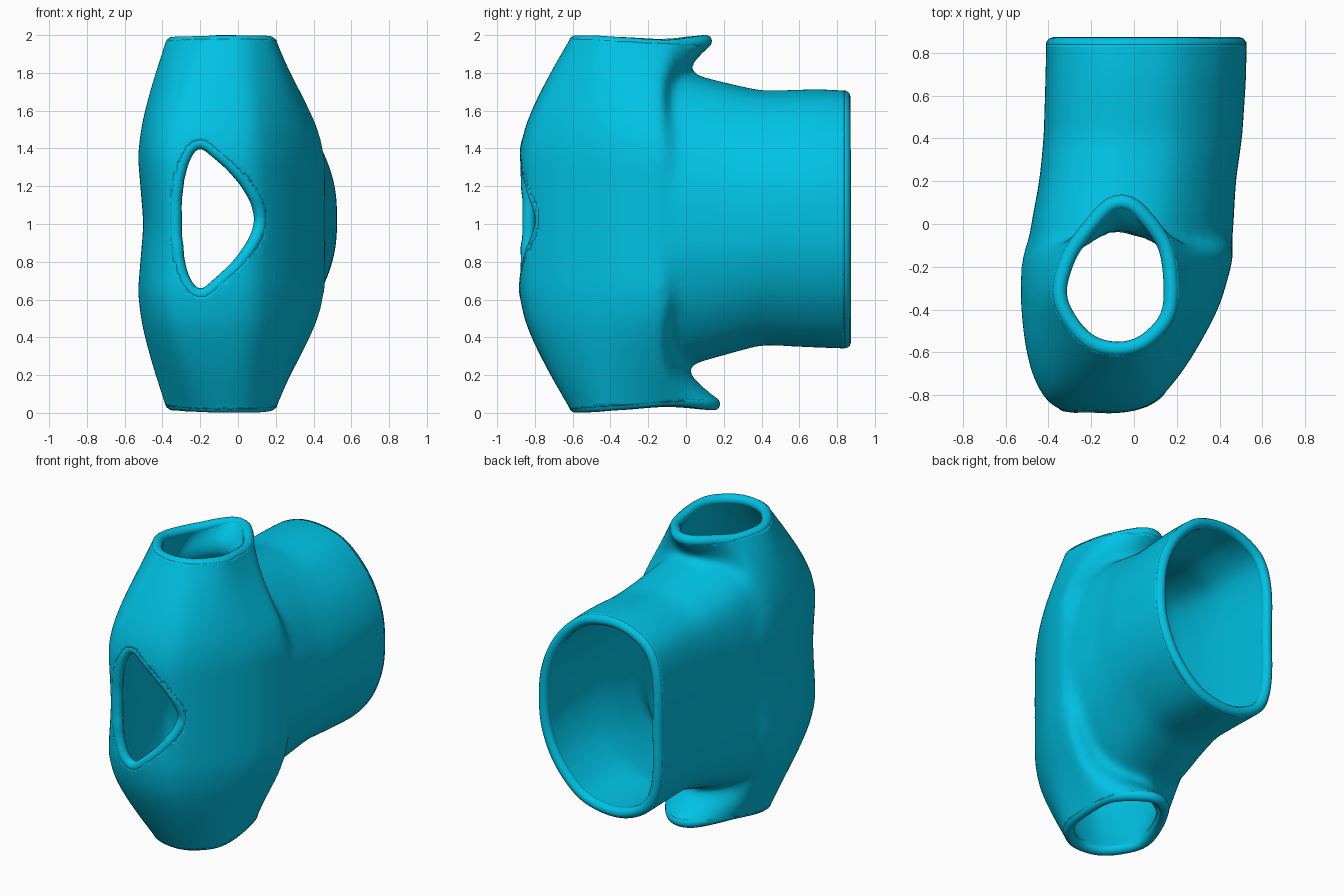
import bpy, bmesh
from mathutils import Vector

if "Cube" in bpy.data.objects:
    bpy.data.objects.remove(bpy.data.objects["Cube"])


def smooth_loop(pts, n=8):
    """Closed Catmull-Rom curve through 2D points."""
    out, m = [], len(pts)
    for i in range(m):
        a, b, c, d = (Vector(pts[(i + k) % m]) for k in (-1, 0, 1, 2))
        for j in range(n):
            t = j / n
            out.append(0.5 * (2 * b + (c - a) * t + (2 * a - 5 * b + 4 * c - d) * t * t
                              + (3 * b - a - 3 * c + d) * t ** 3))
    return out


def loft(bm, rings):
    """Closed solid through a list of rings."""
    rows = [[bm.verts.new(p) for p in r] for r in rings]
    n = len(rows[0])
    faces = [bm.faces.new((a[i], a[(i + 1) % n], b[(i + 1) % n], b[i]))
             for a, b in zip(rows, rows[1:]) for i in range(n)]
    faces += [bm.faces.new(rows[0]), bm.faces.new(rows[-1])]
    bmesh.ops.recalc_face_normals(bm, faces=faces)


def lerp_table(table, v):
    for (a, *p), (b, *q) in zip(table, table[1:]):
        if v <= b:
            t = (v - a) / (b - a)
            return [x + (y - x) * t for x, y in zip(p, q)]
    return table[-1][1:]


bm = bmesh.new()

# chest and sleeves: one upright loft from sleeve to sleeve (x, y sections)
chest = smooth_loop([(-.53, -.3), (-.505, -.6), (-.43, -.8), (-.3, -.88), (.03, -.865), (.19, -.735),
                     (.34, -.5), (.425, -.3), (.44, -.08), (.1, -.1), (-.2, -.1), (-.485, -.08)])
cuff = smooth_loop([(-.375, -.3), (-.34, -.42), (-.25, -.54), (-.14, -.6), (0, -.6), (.1, -.54),
                    (.19, -.42), (.18, -.2), (.12, .0), (0, .18), (-.12, .18), (-.27, -.04)])
# distance from the middle, blend towards the cuff
blend = [(0, 0), (.36, 0), (.5, .1), (.6, .24), (.7, .41), (.8, .6), (.9, .8), (1, 1.01), (1.06, 1.1)]
rings = []
for i in range(-29, 30):
    h = i * .04
    f = lerp_table(blend, abs(h))[0]
    waist = .03 * max(0, 1 - abs(h) / .35)
    ring = []
    for a, b in zip(chest, cuff):
        p = a.lerp(b, f)
        if b.y > -.1:                    # sleeve backs flare out near the cuff
            k = min(1, (b.y + .1) / .15)
            p.y -= .35 * k * max(0, f - f ** 2)
            if h < 0:
                p.y += .08 * k * f ** 2
        if p.x < -.4:
            p.x += waist
        ring.append((p.x, p.y, 1 + h))
    rings.append(ring)
loft(bm, rings)

# torso tube: loft along y with a D-shaped section (x 0..1, relative height)
half = [(0, .5), (.08, .83), (.3, 1), (.52, 1), (.7, .9), (.88, .63), (.98, .3)]
section = smooth_loop([(0, 0)] + half + [(1, 0)] + [(x, -z) for x, z in reversed(half)])
# y, left, right, bottom, top
stations = [(-.36, -.49, .385, .42, 1.62), (-.2, -.5, .445, .25, 1.80), (0, -.475, .465, .26, 1.79),
            (.2, -.437, .475, .315, 1.74), (.4, -.417, .505, .37, 1.695),
            (.7, -.408, .525, .355, 1.705), (.98, -.403, .525, .345, 1.69)]
rings = []
for i in range(33):
    y = -.36 + i * .042
    l, r, b, t = lerp_table(stations, min(y, .98))
    rings.append([(l + (r - l) * p.x, y, (b + t) / 2 + (t - b) / 2 * p.y) for p in section])
loft(bm, rings)

mesh = bpy.data.meshes.new("vest")
bm.to_mesh(mesh)
bm.free()
vest = bpy.data.objects.new("vest", mesh)
bpy.context.collection.objects.link(vest)

# fuse into one smooth skin
rm = vest.modifiers.new("fuse", 'REMESH')
rm.mode = 'VOXEL'
rm.voxel_size = .022
sm = vest.modifiers.new("soften", 'SMOOTH')
sm.factor = .5
sm.iterations = 40
skin = bpy.data.meshes.new_from_object(vest.evaluated_get(bpy.context.evaluated_depsgraph_get()))
vest.modifiers.clear()
vest.data = skin

bm = bmesh.new()
bm.from_mesh(skin)

# open the two sleeves and the back end
for co, no in [((0, -.6, 1.98), (0, .05, 1)), ((0, -.6, .02), (0, .07, -1)), ((0, .838, 1), (0, 1, 0))]:
    bmesh.ops.bisect_plane(bm, geom=bm.verts[:] + bm.edges[:] + bm.faces[:], dist=.002,
                           plane_co=co, plane_no=no, clear_outer=True)

# neck opening: remove the faces inside the outline and snap the edge to it
right = [(-.19, 1.445), (-.09, 1.37), (.03, 1.26), (.12, 1.14), (.145, 1.03)]
left = [(-.35, 1.03), (-.34, 1.22), (-.28, 1.39)]
upper = left + right
neck = smooth_loop(upper + [(x, 2.06 - z) for x, z in reversed(upper[1:-1])], 12)


def inside(x, z):
    hit = False
    for a, b in zip(neck, neck[1:] + neck[:1]):
        if (a.y > z) != (b.y > z) and x < a.x + (z - a.y) / (b.y - a.y) * (b.x - a.x):
            hit = not hit
    return hit


gone = []
for f in bm.faces:
    c = f.calc_center_median()
    if c.y < -.5 and inside(c.x, c.z):
        gone.append(f)
bmesh.ops.delete(bm, geom=gone, context='FACES')
for v in bm.verts:
    if v.is_boundary and v.co.y < -.5 and .5 < v.co.z < 1.6:
        p = min(neck, key=lambda q: (q.x - v.co.x) ** 2 + (q.y - v.co.z) ** 2)
        v.co.x, v.co.z = p.x, p.y
near = [v for v in bm.verts if not v.is_boundary and v.co.y < -.5 and .5 < v.co.z < 1.6]
for _ in range(3):
    bmesh.ops.smooth_vert(bm, verts=near, factor=.5, use_axis_x=True, use_axis_y=True, use_axis_z=True)
bmesh.ops.remove_doubles(bm, verts=bm.verts[:], dist=.003)
bmesh.ops.recalc_face_normals(bm, faces=bm.faces[:])
bm.normal_update()

# walk each open edge loop, its path sits in the middle of the wall
paths, todo = [], {e for e in bm.edges if e.is_boundary}
while todo:
    e = todo.pop()
    v, loop = e.verts[0], []
    while e:
        v = e.other_vert(v)
        loop.append(v.co - v.normal * .033)
        e = next((k for k in v.link_edges if k in todo), None)
        todo.discard(e)
    for _ in range(4):
        loop = [(loop[i - 1] + loop[i] * 2 + loop[(i + 1) % len(loop)]) / 4 for i in range(len(loop))]
    if len(loop) > 20:
        paths.append(loop[::2])
bm.to_mesh(skin)
bm.free()

# cloth thickness
wall = vest.modifiers.new("thickness", 'SOLIDIFY')
wall.thickness = .066
wall.offset = -1

mat = bpy.data.materials.new("blue_cloth")
mat.diffuse_color = (0, .54, .78, 1)
mat.use_nodes = True
mat.node_tree.nodes["Principled BSDF"].inputs["Base Color"].default_value = mat.diffuse_color
skin.materials.clear()
skin.materials.append(mat)
skin.shade_smooth()

# rounded hems around the openings
curve = bpy.data.curves.new("hems", 'CURVE')
curve.dimensions = '3D'
curve.bevel_depth = .035
curve.bevel_resolution = 3
for path in paths:
    s = curve.splines.new('POLY')
    s.points.add(len(path) - 1)
    for pt, co in zip(s.points, path):
        pt.co = (*co, 1)
    s.use_cyclic_u = True
    s.use_smooth = True
curve.materials.append(mat)
bpy.context.collection.objects.link(bpy.data.objects.new("hems", curve))
